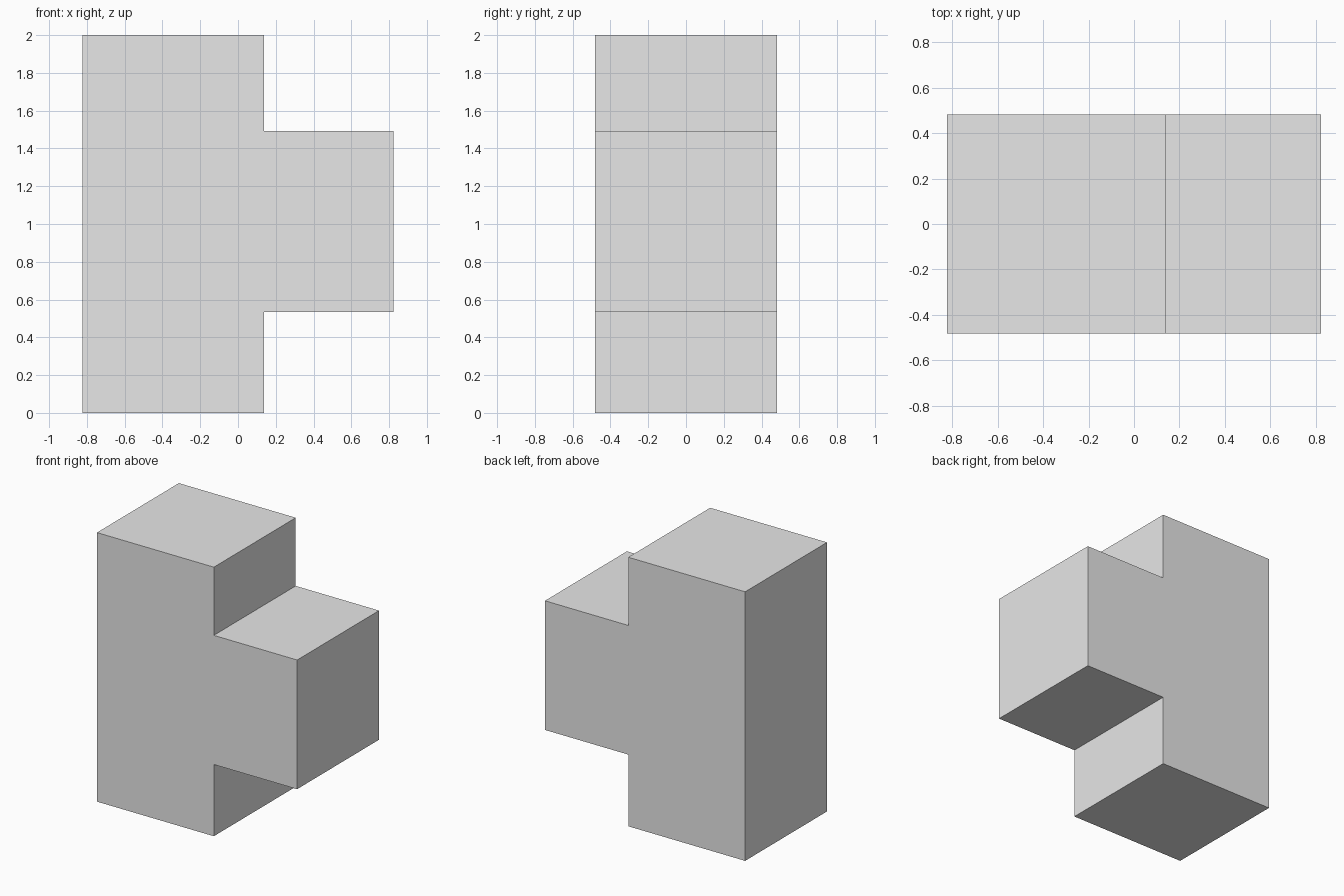
import bpy
import bmesh

cube = bpy.data.objects.get("Cube")
if cube:
    bpy.data.objects.remove(cube, do_unlink=True)

# Plain light grey
grey = bpy.data.materials.new("light_grey")
grey.use_nodes = True
colour = (0.8, 0.8, 0.8, 1.0)
grey.diffuse_color = colour
grey.node_tree.nodes["Principled BSDF"].inputs["Base Color"].default_value = colour

# Side profile (x, z): tall column with an arm at mid height
PROFILE = [(-0.823, 0), (0.138, 0), (0.138, 0.533), (0.823, 0.533),
           (0.823, 1.493), (0.138, 1.493), (0.138, 2.0), (-0.823, 2.0)]
HALF_DEPTH = 0.481

# Extrude the profile from front to back
bm = bmesh.new()
front = bm.faces.new([bm.verts.new((x, -HALF_DEPTH, z)) for x, z in PROFILE])
extruded = bmesh.ops.extrude_face_region(bm, geom=[front], use_keep_orig=True)
back_verts = [g for g in extruded["geom"] if isinstance(g, bmesh.types.BMVert)]
bmesh.ops.translate(bm, verts=back_verts, vec=(0, 2 * HALF_DEPTH, 0))
bmesh.ops.recalc_face_normals(bm, faces=bm.faces[:])

mesh = bpy.data.meshes.new("t_shaped_block")
bm.to_mesh(mesh)
bm.free()
mesh.materials.append(grey)
block = bpy.data.objects.new("t_shaped_block", mesh)
bpy.context.collection.objects.link(block)
